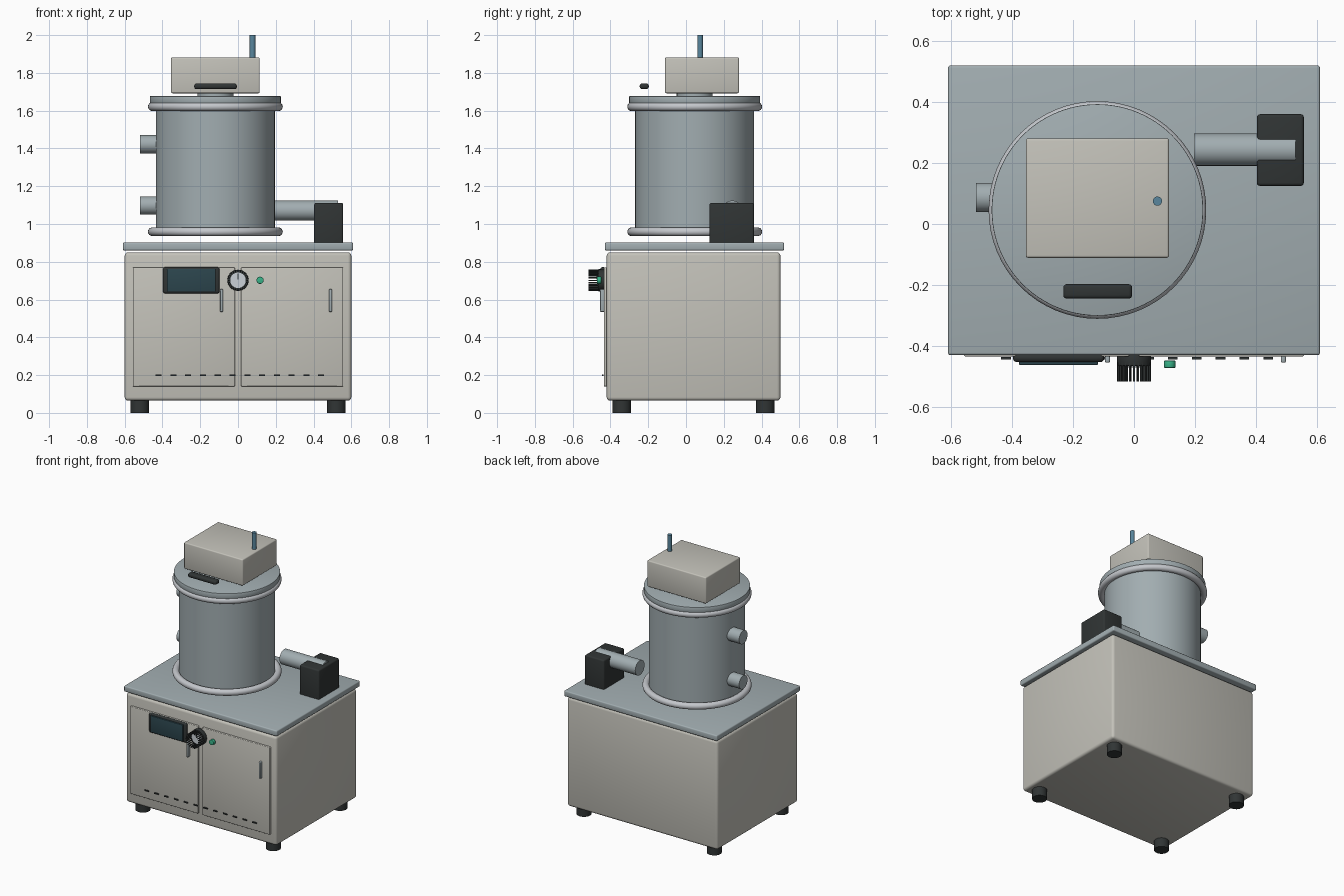
import bpy, bmesh
from math import radians, pi, sin, cos
from mathutils import Matrix, Vector

if "Cube" in bpy.data.objects:
    bpy.data.objects.remove(bpy.data.objects["Cube"])


def mat(name, rgb):
    m = bpy.data.materials.new(name)
    m.diffuse_color = (*rgb, 1)
    m.use_nodes = True
    m.node_tree.nodes["Principled BSDF"].inputs["Base Color"].default_value = m.diffuse_color
    return m


BEIGE = mat("warm_grey_paint", (0.55, 0.54, 0.49))
STEEL = mat("blue_grey_steel", (0.36, 0.42, 0.44))
FLANGE = mat("bright_flange", (0.55, 0.57, 0.60))
DARK = mat("dark_plastic", (0.03, 0.035, 0.035))
GLASS = mat("screen_glass", (0.025, 0.06, 0.075))
BLUE = mat("blue_rod", (0.10, 0.24, 0.34))
GREEN = mat("green_button", (0.04, 0.45, 0.25))
DIAL = mat("dial_face", (0.60, 0.64, 0.68))


def finish(bm, name, material):
    me = bpy.data.meshes.new(name)
    bm.to_mesh(me)
    bm.free()
    me.materials.append(material)
    ob = bpy.data.objects.new(name, me)
    bpy.context.collection.objects.link(ob)
    bpy.ops.object.select_all(action='DESELECT')
    ob.select_set(True)
    bpy.context.view_layer.objects.active = ob
    bpy.ops.object.shade_smooth_by_angle(angle=radians(40))
    return ob


def box(name, x, y, z, material, bevel=0.0):
    """Box from (min, max) ranges, with rounded edges."""
    bm = bmesh.new()
    bmesh.ops.create_cube(bm, size=1)
    for v in bm.verts:
        v.co = Vector([r[0] if c < 0 else r[1] for c, r in zip(v.co, (x, y, z))])
    if bevel:
        bmesh.ops.bevel(bm, geom=bm.edges[:], offset=bevel, segments=3,
                        profile=0.5, affect='EDGES')
    return finish(bm, name, material)


def cyl(name, start, end, r, material, sides=48, bevel=0.0):
    """Cylinder between two points."""
    a, b = Vector(start), Vector(end)
    bm = bmesh.new()
    bmesh.ops.create_cone(bm, cap_ends=True, segments=sides, radius1=r,
                          radius2=r, depth=(b - a).length)
    if bevel:
        rims = [e for e in bm.edges if abs(e.verts[0].co.z - e.verts[1].co.z) < 1e-6]
        bmesh.ops.bevel(bm, geom=rims, offset=bevel, segments=2,
                        profile=0.5, affect='EDGES')
    rot = (b - a).to_track_quat('Z', 'Y').to_matrix().to_4x4()
    bm.transform(Matrix.Translation((a + b) / 2) @ rot)
    return finish(bm, name, material)


def ring(name, loc, major, minor, material):
    bpy.ops.mesh.primitive_torus_add(location=loc, major_radius=major, minor_radius=minor,
                                     major_segments=64, minor_segments=14)
    ob = bpy.context.object
    ob.name = name
    ob.data.materials.append(material)
    bpy.ops.object.shade_smooth()


# Cabinet, feet and worktop
box("cabinet", (-0.6, 0.6), (-0.42, 0.5), (0.065, 0.85), BEIGE, 0.018)
box("worktop", (-0.61, 0.61), (-0.43, 0.52), (0.86, 0.902), STEEL, 0.008)
for sx, side in ((-1, "left"), (1, "right")):
    for y, end in ((-0.34, "front"), (0.42, "back")):
        cyl(f"foot_{end}_{side}", (sx * 0.52, y, 0), (sx * 0.52, y, 0.075), 0.049, DARK, 32)

# Doors with handles
for side, x0, hx in (("left", -0.557, -0.087), ("right", 0.016, 0.49)):
    box(f"door_{side}", (x0, x0 + 0.541), (-0.435, -0.415), (0.14, 0.77), BEIGE, 0.005)
    box(f"door_handle_{side}", (hx - 0.008, hx + 0.008), (-0.455, -0.432),
        (0.535, 0.655), STEEL, 0.005)

# Row of vent slots
for i in range(12):
    x = -0.42 + i * 0.0782
    box(f"vent_slot_{i + 1}", (x - 0.016, x + 0.016), (-0.444, -0.437), (0.196, 0.204), DARK)

# Display
box("display_frame", (-0.397, -0.098), (-0.453, -0.425), (0.632, 0.772), DARK, 0.012)
box("display_screen", (-0.377, -0.118), (-0.463, -0.445), (0.642, 0.762), GLASS, 0.004)

# Dial with a ring of grip ribs and a pointer
KZ = 0.702
cyl("dial_body", (0, -0.425, KZ), (0, -0.465, KZ), 0.056, DARK, 48, 0.004)
cyl("dial_face", (0, -0.46, KZ), (0, -0.47, KZ), 0.041, DIAL, 48)
box("dial_pointer", (-0.003, 0.003), (-0.474, -0.468), (KZ + 0.004, KZ + 0.036), DARK)
for i in range(24):
    a = i * pi / 12
    rib = box(f"dial_rib_{i + 1}", (-0.0025, 0.0025), (-0.517, -0.455), (0.044, 0.056), DARK)
    rib.data.transform(Matrix.Translation((0, 0, KZ)) @ Matrix.Rotation(a, 4, 'Y'))

# Push button
cyl("push_button", (0.117, -0.448, KZ), (0.117, -0.472, KZ), 0.019, GREEN, 32, 0.003)

# Vacuum chamber with flanges and lid
CX, CY = -0.12, 0.046
cyl("chamber", (CX, CY, 0.95), (CX, CY, 1.645), 0.315, STEEL, 96)
ring("flange_lower", (CX, CY, 0.959), 0.334, 0.023, FLANGE)
ring("flange_upper", (CX, CY, 1.621), 0.334, 0.023, FLANGE)
cyl("chamber_lid", (CX, CY, 1.638), (CX, CY, 1.677), 0.347, STEEL, 96, 0.003)
box("lid_handle", (-0.232, -0.006), (-0.245, -0.197), (1.714, 1.744), DARK, 0.012)

# Drive housing above the lid
cyl("housing_neck", (CX, CY, 1.67), (CX, CY, 1.70), 0.095, STEEL, 48)
box("drive_housing", (-0.355, 0.115), (-0.111, 0.281), (1.692, 1.882), BEIGE, 0.008)
cyl("lift_rod", (0.077, 0.075, 1.86), (0.077, 0.075, 2.0), 0.015, BLUE, 24)

# Side ports
for z, level in ((1.098, "lower"), (1.422, "upper")):
    cyl(f"side_port_{level}", (-0.518, 0.087, z), (-0.40, 0.087, z), 0.048, STEEL, 40)

# Pump and pumping line
cyl("pump_pipe", (0.197, 0.244, 1.071), (0.53, 0.244, 1.071), 0.053, STEEL, 40)
box("pump_body", (0.403, 0.557), (0.125, 0.36), (0.86, 1.112), DARK, 0.01)
